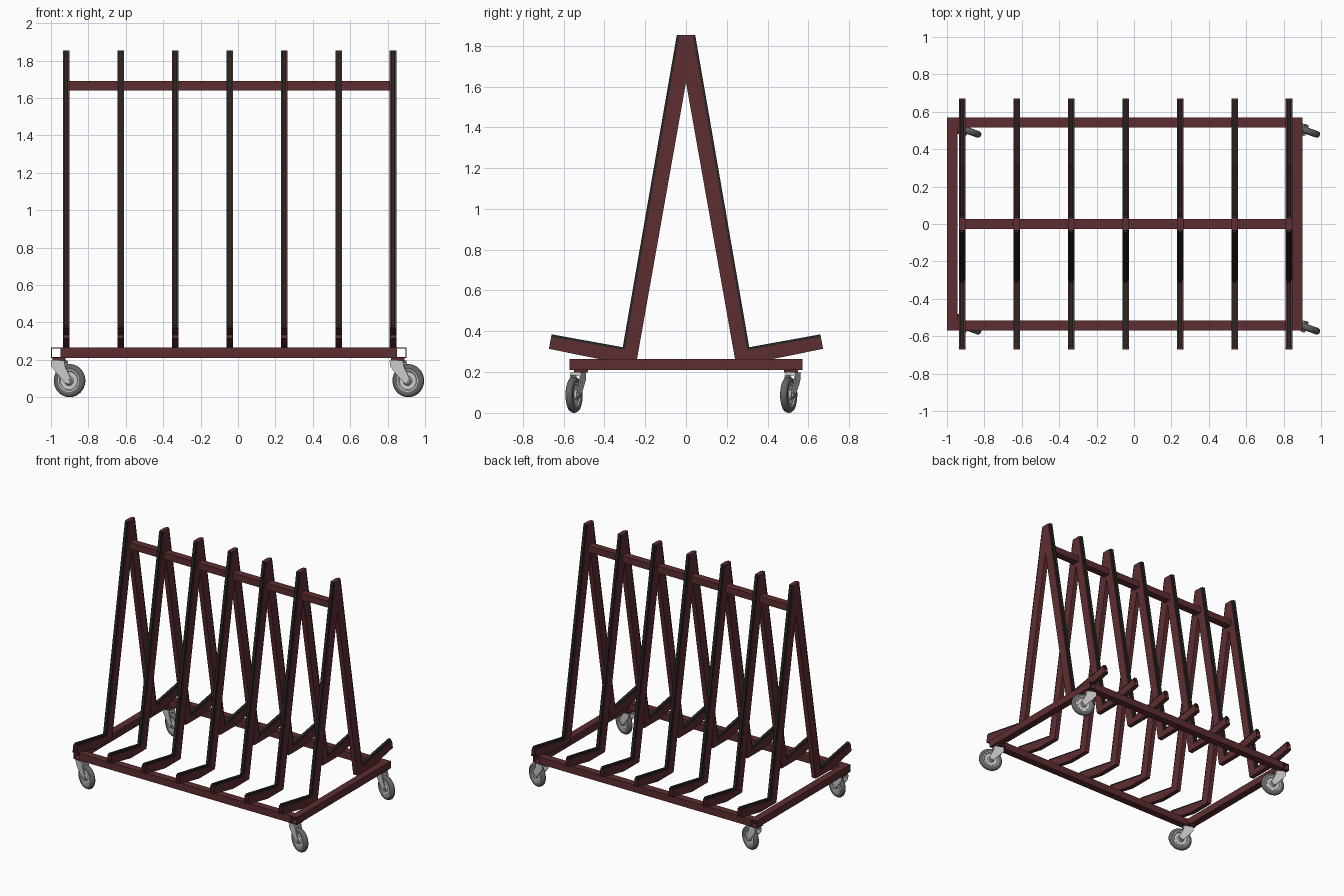
import bpy, bmesh, math
from mathutils import Vector

if "Cube" in bpy.data.objects:
    bpy.data.objects.remove(bpy.data.objects["Cube"])


def material(name, rgb):
    m = bpy.data.materials.new(name)
    m.diffuse_color = (*rgb, 1)
    m.use_nodes = True
    m.node_tree.nodes["Principled BSDF"].inputs["Base Color"].default_value = m.diffuse_color
    return m


PAINT = material("oxide_red_paint", (0.108, 0.027, 0.03))
RUBBER = material("black_rubber", (0.018, 0.02, 0.018))
TYRE = material("grey_tyre", (0.13, 0.13, 0.13))


def to_mesh(name, bm, mat=None):
    bmesh.ops.recalc_face_normals(bm, faces=bm.faces[:])
    me = bpy.data.meshes.new(name)
    bm.to_mesh(me)
    bm.free()
    if mat:
        me.materials.append(mat)
    return me


def place(name, me, loc=(0, 0, 0), rot_z=0):
    ob = bpy.data.objects.new(name, me)
    ob.location = loc
    ob.rotation_euler.z = rot_z
    bpy.context.collection.objects.link(ob)
    return ob


def prism(bm, pts, axis, centre, width):
    """Extrude a 2D outline along x (outline in y,z) or along y (outline in x,z)."""
    lo, hi = centre - width / 2, centre + width / 2

    def co(p, t):
        return (t, p[0], p[1]) if axis == "x" else (p[0], t, p[1])
    f = bm.faces.new([bm.verts.new(co(p, lo)) for p in pts])
    ext = bmesh.ops.extrude_face_region(bm, geom=[f])["geom"]
    step = Vector((hi - lo, 0, 0) if axis == "x" else (0, hi - lo, 0))
    bmesh.ops.translate(bm, vec=step, verts=[g for g in ext if isinstance(g, bmesh.types.BMVert)])


def rect(u0, u1, z0, z1):
    return [(u0, z0), (u1, z0), (u1, z1), (u0, z1)]


def lathe(name, profile, mat=None, closed=True, steps=40):
    """Spin an (offset along y, radius) profile around the y axis."""
    bm = bmesh.new()
    vs = [bm.verts.new((0, y, r)) for y, r in profile]
    for a, b in zip(vs, vs[1:] + vs[:1] if closed else vs[1:]):
        bm.edges.new((a, b))
    bmesh.ops.spin(bm, geom=bm.verts[:] + bm.edges[:], axis=(0, 1, 0), cent=(0, 0, 0),
                   angle=math.tau, steps=steps)
    bmesh.ops.remove_doubles(bm, verts=bm.verts[:], dist=1e-5)
    return to_mesh(name, bm, mat)


def smooth(ob):
    for o in bpy.context.selected_objects:
        o.select_set(False)
    ob.select_set(True)
    bpy.context.view_layer.objects.active = ob
    bpy.ops.object.shade_smooth_by_angle(angle=math.radians(35))


# Base: open-ended side tubes and the long rails between them
Z0, Z1, HALF, W = 0.21, 0.265, 0.57, 0.055
for side, x0 in (("left", -1.0), ("right", 0.845)):
    bm = bmesh.new()
    t = 0.005
    loops = []
    for y in (-HALF, HALF):
        for i in (0, t):
            loops.append([bm.verts.new((u, y, z)) for u, z in
                          rect(x0 + i, x0 + W - i, Z0 + i, Z1 - i)])
    outer0, inner0, outer1, inner1 = loops
    for a, b in ((outer0, outer1), (inner0, inner1), (outer0, inner0), (outer1, inner1)):
        for k in range(4):
            bm.faces.new((a[k], a[k - 1], b[k - 1], b[k]))
    place(f"base_side_tube_{side}", to_mesh("base_side_tube", bm, PAINT))

for side, y0 in (("front", -HALF), ("back", HALF - W)):
    bm = bmesh.new()
    prism(bm, rect(y0, y0 + W, Z0, Z1), "x", -0.05, 1.79)
    place(f"base_rail_{side}", to_mesh("base_rail", bm, PAINT))

# Top beam through all the frames
bm = bmesh.new()
prism(bm, rect(-0.028, 0.028, 1.64, 1.69), "x", -0.045, 1.75)
place("top_beam", to_mesh("top_beam", bm, PAINT))

# A-frame with tilted feet, hollow at the foot ends
half = [(0.033, 1.853), (0.300, 0.309), (0.661, 0.373), (0.672, 0.314),
        (0.43, 0.265), (0.24, 0.265)]
outline = half + [(0, 1.62)] + [(-y, z) for y, z in reversed(half)]
bm = bmesh.new()
prism(bm, outline, "x", 0, 0.035)
bmesh.ops.recalc_face_normals(bm, faces=bm.faces[:])
ends = [f for f in bm.faces if abs(f.calc_center_median().y) > 0.64]
bmesh.ops.inset_individual(bm, faces=ends, thickness=0.004)
for f in ends:
    n = f.normal.copy()
    new = bmesh.ops.extrude_discrete_faces(bm, faces=[f])["faces"][0]
    bmesh.ops.translate(bm, vec=-n * 0.2, verts=new.verts[:])
frame_mesh = to_mesh("a_frame", bm, PAINT)

# Rubber strips on the outer faces of legs and feet
strip = [(0.033, 1.853), (0.045, 1.853), (0.310, 0.322), (0.659, 0.385),
         (0.661, 0.373), (0.300, 0.309)]
bm = bmesh.new()
for s in (1, -1):
    prism(bm, [(s * y, z) for y, z in strip], "x", 0, 0.022)
strip_mesh = to_mesh("rubber_strip", bm, RUBBER)

for i in range(7):
    x = -0.919 + i * 0.2913
    place(f"a_frame_{i + 1}", frame_mesh, (x, 0, 0))
    place(f"rubber_strips_{i + 1}", strip_mesh, (x, 0, 0))

# Caster meshes: swivel at the origin, wheel trailing towards +x
R, TRAIL = 0.0885, 0.06
tyre_half = [(0.015, 0.060), (0.018, 0.066), (0.018, 0.074), (0.014, 0.083), (0.007, 0.0875)]
tyre_mesh = lathe("tyre", tyre_half + [(0, R)] + [(-y, r) for y, r in reversed(tyre_half)], TYRE)
hub_half = [(0.019, 0.006), (0.019, 0.020), (0.009, 0.026), (0.009, 0.048),
            (0.015, 0.053), (0.015, 0.062)]
hub_mesh = lathe("hub", hub_half + [(-y, r) for y, r in reversed(hub_half)])
axle_mesh = lathe("axle", [(-0.031, 0), (-0.031, 0.010), (0.031, 0.010), (0.031, 0)], closed=False, steps=16)

bm = bmesh.new()
cheek = [(-0.036, 0.197), (0.038, 0.197), (0.046, 0.16), (0.076, 0.10), (0.074, 0.078),
         (0.060, 0.070), (0.044, 0.078), (-0.010, 0.135), (-0.034, 0.165)]
for s in (-1, 1):
    prism(bm, cheek, "y", s * 0.025, 0.006)
prism(bm, rect(-0.036, 0.038, 0.184, 0.197), "y", 0, 0.044)
fork_mesh = to_mesh("fork", bm)

bm = bmesh.new()
prism(bm, rect(-0.035, 0.035, 0.197, 0.21), "y", 0, 0.07)
plate_mesh = to_mesh("mount_plate", bm, PAINT)

# Four casters, all swivelled the same way
ANGLE = math.radians(-20)
wheel_off = Vector((TRAIL * math.cos(ANGLE), TRAIL * math.sin(ANGLE), R))
for sx, x in (("left", -0.957), ("right", 0.854)):
    for sy, y in (("front", -0.528), ("back", 0.524)):
        tag = f"{sy}_{sx}"
        base = Vector((x, y, 0))
        place(f"caster_plate_{tag}", plate_mesh, (x, math.copysign(0.515, y), 0))
        place(f"caster_fork_{tag}", fork_mesh, base, ANGLE)
        for part, me in (("tyre", tyre_mesh), ("hub", hub_mesh), ("axle", axle_mesh)):
            smooth(place(f"caster_{part}_{tag}", me, base + wheel_off, ANGLE))
